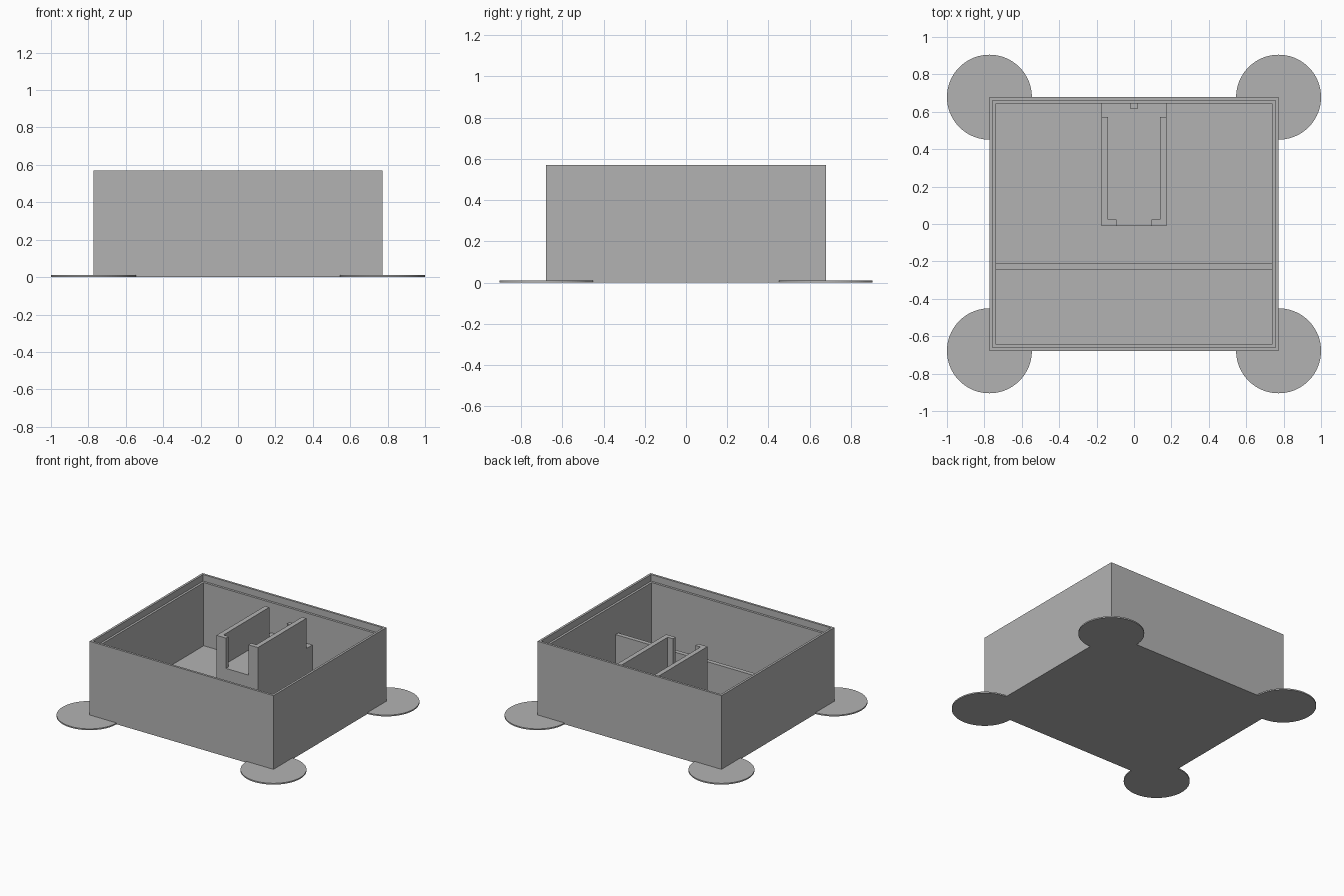
import bpy
import bmesh

cube = bpy.data.objects.get("Cube")
if cube:
    bpy.data.objects.remove(cube, do_unlink=True)

# Single matte grey
GREY = (0.45, 0.45, 0.45, 1.0)
grey = bpy.data.materials.new("matte_grey")
grey.use_nodes = True
grey.diffuse_color = GREY
grey.node_tree.nodes["Principled BSDF"].inputs["Base Color"].default_value = GREY

# Shared dimensions
HALF_X, HALF_Y, HEIGHT = 0.773, 0.678, 0.57
WALL, LIP = 0.034, 0.017
FLOOR, LEDGE, SHELF = 0.04, 0.52, 0.29
IN_X, IN_Y = HALF_X - WALL, HALF_Y - WALL


def finish(name, bm):
    bmesh.ops.recalc_face_normals(bm, faces=bm.faces)
    mesh = bpy.data.meshes.new(name)
    bm.to_mesh(mesh)
    bm.free()
    mesh.materials.append(grey)
    obj = bpy.data.objects.new(name, mesh)
    bpy.context.collection.objects.link(obj)
    return obj


def prism(name, outline, z0, z1):
    """Extrude a plan outline from z0 up to z1."""
    bm = bmesh.new()
    face = bm.faces.new([bm.verts.new((x, y, z0)) for x, y in outline])
    top = bmesh.ops.extrude_face_region(bm, geom=[face])["geom"]
    verts = [v for v in top if isinstance(v, bmesh.types.BMVert)]
    bmesh.ops.translate(bm, verts=verts, vec=(0, 0, z1 - z0))
    return finish(name, bm)


def block(name, x0, x1, y0, y1, z0, z1):
    return prism(name, [(x0, y0), (x1, y0), (x1, y1), (x0, y1)], z0, z1)


# Open box: nested rectangles from the underside, over the rim, to the floor
bm = bmesh.new()
rings = []
for inset, z in ((0, 0), (0, HEIGHT), (LIP, HEIGHT), (LIP, LEDGE),
                 (WALL, LEDGE), (WALL, FLOOR)):
    x, y = HALF_X - inset, HALF_Y - inset
    rings.append([bm.verts.new((sx * x, sy * y, z))
                  for sx, sy in ((-1, -1), (1, -1), (1, 1), (-1, 1))])
for a, b in zip(rings, rings[1:]):
    for i in range(4):
        j = (i + 1) % 4
        bm.faces.new((a[i], a[j], b[j], b[i]))
bm.faces.new(rings[0])
bm.faces.new(rings[-1])
finish("box_shell", bm)

# Low partition across the compartment
block("partition", -IN_X, IN_X, -0.244, -0.211, FLOOR, SHELF)

# Holder: solid pedestal with a pair of hooked side rails
HOLD_X, HOLD_Y, RAIL_END = 0.174, -0.01, 0.573
block("holder_pedestal", -HOLD_X, HOLD_X, HOLD_Y, IN_Y, FLOOR, SHELF)
for side, sx in (("left", 1), ("right", -1)):
    outline = [(HOLD_X, HOLD_Y), (HOLD_X, RAIL_END), (0.138, RAIL_END),
               (0.138, 0.023), (0.094, 0.023), (0.094, HOLD_Y)]
    prism("holder_rail_" + side, [(sx * x, y) for x, y in outline], SHELF, LEDGE)

# Small stop on the back wall behind the holder
block("holder_stop", -0.019, 0.019, 0.614, IN_Y, SHELF, 0.41)

# Thin round pads under the corners
for end, sy in (("front", -1), ("back", 1)):
    for side, sx in (("left", 1), ("right", -1)):
        bm = bmesh.new()
        bmesh.ops.create_cone(bm, cap_ends=True, segments=96,
                              radius1=0.227, radius2=0.227, depth=0.01)
        bmesh.ops.translate(bm, verts=bm.verts,
                            vec=(sx * HALF_X, sy * HALF_Y, 0.005))
        finish(f"corner_pad_{end}_{side}", bm)
